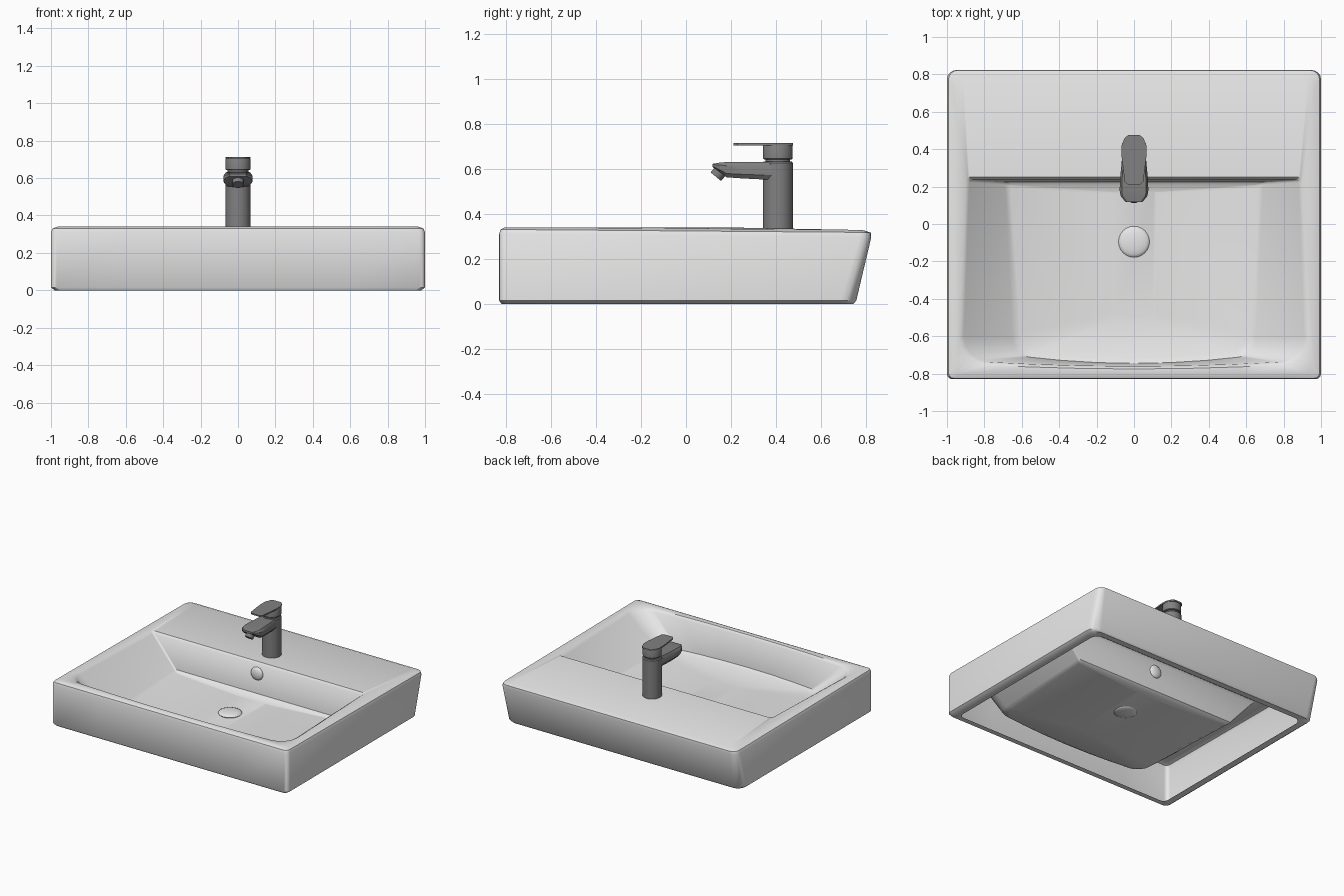
import bpy, bmesh
from math import sin, cos, pi, radians
from mathutils import Matrix, Vector

if "Cube" in bpy.data.objects:
    bpy.data.objects.remove(bpy.data.objects["Cube"], do_unlink=True)


def material(name, rgb):
    m = bpy.data.materials.new(name)
    m.use_nodes = True
    m.diffuse_color = (*rgb, 1)
    m.node_tree.nodes["Principled BSDF"].inputs["Base Color"].default_value = (*rgb, 1)
    return m


ceramic = material("white ceramic", (0.8, 0.8, 0.8))
metal = material("dark metal", (0.22, 0.22, 0.22))


def finish(bm, name, mat, angle=35):
    mesh = bpy.data.meshes.new(name)
    bm.to_mesh(mesh)
    bm.free()
    mesh.materials.append(mat)
    ob = bpy.data.objects.new(name, mesh)
    bpy.context.collection.objects.link(ob)
    bpy.ops.object.select_all(action="DESELECT")
    ob.select_set(True)
    bpy.context.view_layer.objects.active = ob
    bpy.ops.object.shade_smooth_by_angle(angle=radians(angle))
    return ob


def loft(bm, rings, cap_start=False, cap_end=True):
    loops = [[bm.verts.new(p) for p in ring] for ring in rings]
    n = len(loops[0])
    for a, b in zip(loops, loops[1:]):
        for i in range(n):
            j = (i + 1) % n
            bm.faces.new((a[i], a[j], b[j], b[i]))
    if cap_start:
        bm.faces.new(loops[0][::-1])
    if cap_end:
        bm.faces.new(loops[-1])


def outline(half_front, half_back, front, back, r_front, r_back, z, bow=0):
    """Counter-clockwise rounded outline with a bowed front edge."""
    corners = [(half_front, front, r_front, 1, -1), (half_back, back, r_back, 1, 1),
               (half_back, back, r_back, -1, 1), (half_front, front, r_front, -1, -1)]
    pts = []
    for k, (h, y, r, sx, sy) in enumerate(corners):
        for s in range(5):
            a = (k - 1 + s / 4) * pi / 2
            pts.append((sx * (h - r) + r * cos(a), y - sy * r + r * sin(a)))
    pts += [(half_front * t, front) for t in (-0.6, -0.3, 0, 0.3, 0.6)]
    ring = []
    for x, y in pts:
        if y < front + 0.2:
            y -= bow * (1 - (x / half_front) ** 2)
        drop = 0.015 * max(0, (y - 0.45) / 0.38) if z > 0.25 else 0
        ring.append((x, y, z - drop))
    return ring


# Basin: one skin from the underside lip, up the outside, over the deck, into the bowl
bm = bmesh.new()
loft(bm, [
    outline(.93, .93, -.78, .70, .04, .06, 0.0),
    outline(.98, .98, -.82, .745, .03, .06, 0.0),
    outline(1, 1, -.83, .757, .03, .07, .015),
    outline(1, 1, -.83, .823, .03, .05, .31),
    outline(.992, .992, -.825, .822, .03, .05, .33),
    outline(.965, .965, -.805, .79, .03, .05, .34),
    outline(.935, .90, -.745, .25, .13, .02, .338, .03),
    outline(.91, .88, -.73, .236, .13, .015, .322, .03),
    outline(.65, .69, -.70, .225, .09, .015, .105, .045),
    outline(.61, .66, -.67, .21, .09, .015, .09, .045),
    outline(.12, .12, -.50, .17, .03, .015, .075),
])
finish(bm, "basin", ceramic, 40)


def dome(name, loc, radius, thick, axis_turn):
    bm = bmesh.new()
    bmesh.ops.create_uvsphere(bm, u_segments=24, v_segments=10, radius=1)
    bmesh.ops.scale(bm, vec=(radius, radius, thick), verts=bm.verts)
    bmesh.ops.transform(bm, verts=bm.verts, matrix=Matrix.Translation(loc) @ Matrix.Rotation(axis_turn, 4, "X"))
    finish(bm, name, ceramic, 60)


# Drain cover and overflow cap
dome("drain_cover", (0, -.095, .08), .083, .018, 0)
dome("overflow_cap", (0, .23, .255), .05, .02, pi / 2)


def turned(name, profile, centre, tilt=0):
    """Revolved part from (radius, height) pairs."""
    bm = bmesh.new()
    n = 32
    loft(bm, [[(r * cos(2 * pi * i / n), r * sin(2 * pi * i / n), z) for i in range(n)]
              for r, z in profile], cap_start=True)
    bmesh.ops.transform(bm, verts=bm.verts,
                        matrix=Matrix.Translation(centre) @ Matrix.Rotation(tilt, 4, "X"))
    return finish(bm, name, metal)


# Tap body, neck gap and handle base
turned("tap_body", [(.067, .325), (.067, .625), (.062, .632), (.055, .632), (.055, .642),
                    (.062, .642), (.066, .646), (.066, .70), (.062, .71)], (0, .408, 0))

# Spout: cross-sections swept forward, tapering up at the tip
bm = bmesh.new()
sections = [(.40, .060, .553, .63), (.33, .066, .553, .63), (.25, .074, .557, .63),
            (.18, .077, .562, .63), (.15, .072, .585, .627), (.118, .045, .608, .622)]
rings = []
for y, w, low, high in sections:
    c = 0.25 * (high - low)
    half = [(w * .8, low), (w, low + c), (w, high - c), (w * .85, high)]
    loop = half + [(-x, z) for x, z in reversed(half)]
    rings.append([(x, y, z) for x, z in loop])
loft(bm, rings, cap_start=True)
bmesh.ops.recalc_face_normals(bm, faces=bm.faces)
finish(bm, "spout", metal, 30)

# Aerator under the spout tip, tilted forward
turned("aerator", [(.028, -.024), (.03, -.02), (.03, .03)], (0, .148, .583), radians(-40))

# Lever: thin plate narrowing toward the front
half = [(.035, .212), (.05, .228), (.066, .36), (.066, .42), (.05, .46), (.03, .476)]
plan = half + [(-x, y) for x, y in reversed(half)]
bm = bmesh.new()
loft(bm, [[(x, y, z) for x, y in plan] for z in (.704, .714)], cap_start=True)
finish(bm, "lever", metal)
